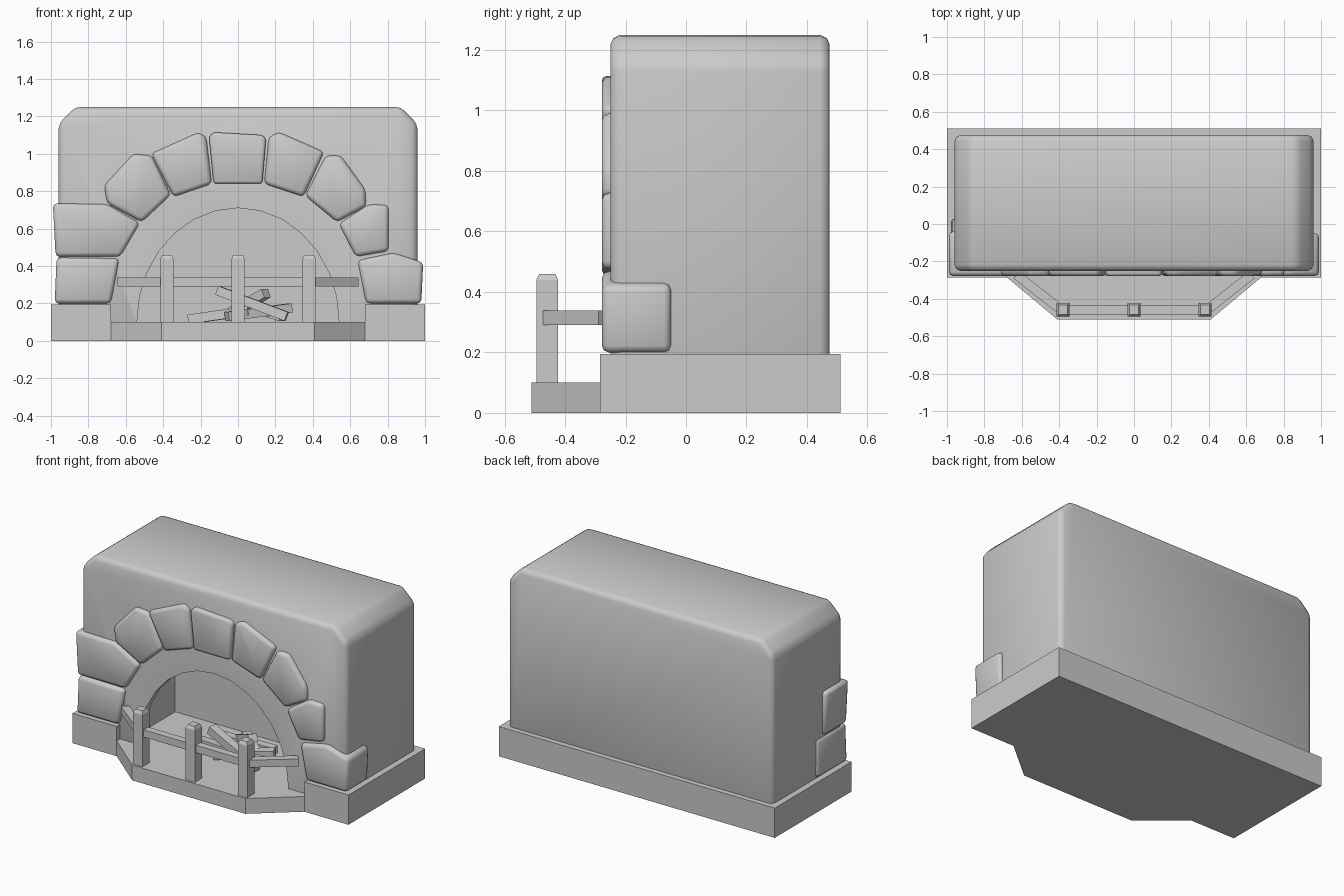
import bpy, bmesh
from math import cos, sin, pi, radians
from mathutils import Vector

if "Cube" in bpy.data.objects:
    bpy.data.objects.remove(bpy.data.objects["Cube"])


def finish(name, bm, smooth=None):
    bmesh.ops.recalc_face_normals(bm, faces=bm.faces)
    me = bpy.data.meshes.new(name)
    bm.to_mesh(me)
    bm.free()
    ob = bpy.data.objects.new(name, me)
    bpy.context.collection.objects.link(ob)
    if smooth:
        shade(ob, smooth)
    return ob


def activate(ob):
    bpy.ops.object.select_all(action='DESELECT')
    ob.select_set(True)
    bpy.context.view_layer.objects.active = ob


def shade(ob, angle):
    activate(ob)
    bpy.ops.object.shade_smooth_by_angle(angle=radians(angle))


def prism(name, pts, a, b, axis='Y', bevel=0, segs=2, smooth=None, back_scale=1):
    """Extrude an outline from a to b along Y (outline in xz) or Z (outline in xy)."""
    bm = bmesh.new()
    place = (lambda u, v, w: (u, w, v)) if axis == 'Y' else (lambda u, v, w: (u, v, w))
    lo = [bm.verts.new(place(u, v, a)) for u, v in pts]
    hi = [bm.verts.new(place(u, v, b)) for u, v in pts]
    bm.faces.new(lo)
    bm.faces.new(hi)
    n = len(pts)
    for i in range(n):
        j = (i + 1) % n
        bm.faces.new((lo[i], lo[j], hi[j], hi[i]))
    if bevel:
        bmesh.ops.recalc_face_normals(bm, faces=bm.faces)
        bmesh.ops.bevel(bm, geom=bm.edges[:], offset=bevel, segments=segs,
                        profile=0.5, affect='EDGES', clamp_overlap=True)
    return finish(name, bm, smooth)


def beam(name, p, q, w, h):
    """Square stick between two points."""
    p, q = Vector(p), Vector(q)
    bm = bmesh.new()
    bmesh.ops.create_cube(bm, size=1)
    bmesh.ops.scale(bm, vec=((q - p).length, w, h), verts=bm.verts)
    ob = finish(name, bm)
    ob.rotation_euler = (q - p).to_track_quat('X', 'Z').to_euler()
    ob.location = (p + q) / 2
    return ob


def cut(ob, cutter):
    m = ob.modifiers.new('cut', 'BOOLEAN')
    m.operation, m.solver, m.object = 'DIFFERENCE', 'EXACT', cutter
    activate(ob)
    bpy.ops.object.modifier_apply(modifier=m.name)
    bpy.data.objects.remove(cutter)


# Plinth wrapping the fire floor, and the hearth that projects in front
prism('plinth', [(-1, -.285), (-.68, -.285), (-.68, .26), (.68, .26), (.68, -.285),
                 (1, -.285), (1, .51), (-1, .51)], 0, .195, 'Z')
prism('hearth', [(-.68, -.285), (-.41, -.51), (.41, -.51), (.68, -.285),
                 (.68, .26), (-.68, .26)], 0, .1, 'Z')

# Chimney body with chamfered top corners, hollowed behind an arched mouth
body = prism('body', [(-.96, .05), (.96, .05), (.96, 1.16), (.87, 1.25),
                      (-.87, 1.25), (-.96, 1.16)], -.25, .475, bevel=.032)
mouth = [(.54 * cos(pi * i / 14), .1 + .61 * sin(pi * i / 14)) for i in range(15)]
cut(body, prism('mouth_cutter', [(-.54, 0)] + [(.54, 0)] + mouth, -.4, -.1))
cut(body, prism('chamber_cutter', [(-.63, 0), (.63, 0), (.63, .8), (-.63, .8)], -.2, .25))
shade(body, 50)

# Arch stones: front outline and how far back each one reaches
stones = [
    (.03, [(-.98, .2), (-.68, .2), (-.635, .44), (-.97, .445)]),
    (-.04, [(-.975, .45), (-.63, .45), (-.525, .63), (-.70, .73), (-.99, .735)]),
    (-.2, [(-.70, .735), (-.515, .635), (-.36, .78), (-.46, .99), (-.56, 1.0), (-.715, .83)]),
    (-.2, [(-.345, .77), (-.14, .84), (-.17, 1.09), (-.21, 1.115), (-.465, 1.0)]),
    (-.2, [(-.13, .84), (.13, .84), (.15, 1.08), (.13, 1.1), (-.13, 1.115), (-.155, 1.09)]),
    (-.2, [(.14, .84), (.35, .77), (.46, 1.01), (.22, 1.115), (.165, 1.09)]),
    (-.2, [(.36, .775), (.53, .635), (.685, .72), (.68, .81), (.55, .99), (.47, .99)]),
    (-.2, [(.54, .625), (.63, .45), (.805, .48), (.805, .725), (.70, .73)]),
    (-.05, [(.64, .43), (.685, .2), (.98, .2), (.99, .42), (.83, .47)]),
]
for i, (back, outline) in enumerate(stones):
    prism(f'arch_stone_{i + 1}', outline, -.278, back, bevel=.022, smooth=60)

# Fence: one bent rail and three posts with tapered tops
prism('fence_rail', [(-.645, -.29), (-.40, -.483), (.40, -.483), (.645, -.29),
                     (.61, -.255), (.38, -.435), (-.38, -.435), (-.61, -.255)], .29, .338, 'Z')
for i, x in enumerate((-.38, 0, .38)):
    bm = bmesh.new()
    bmesh.ops.create_cube(bm, size=1)
    bmesh.ops.scale(bm, vec=(.068, .072, .34), verts=bm.verts)
    bmesh.ops.translate(bm, vec=(x, -.459, .27), verts=bm.verts)
    top = max(bm.faces, key=lambda f: f.calc_center_median().z)
    lid = bmesh.ops.extrude_discrete_faces(bm, faces=[top])['faces'][0]
    c = lid.calc_center_median()
    for v in lid.verts:
        v.co = c + (v.co - c) * .72 + Vector((0, 0, .02))
    finish(f'fence_post_{i + 1}', bm)

# Stacked firewood
logs = [((-.26, -.03, .115), (.06, -.12, .16)), ((-.06, -.16, .13), (.28, -.02, .175)),
        ((-.11, -.12, .27), (.26, -.17, .13)), ((-.05, .1, .14), (.15, -.06, .255)),
        ((-.2, .08, .125), (.2, .1, .125)), ((.24, -.1, .13), (.02, .05, .2))]
for i, (p, q) in enumerate(logs):
    beam(f'log_{i + 1}', p, q, .055, .05)
